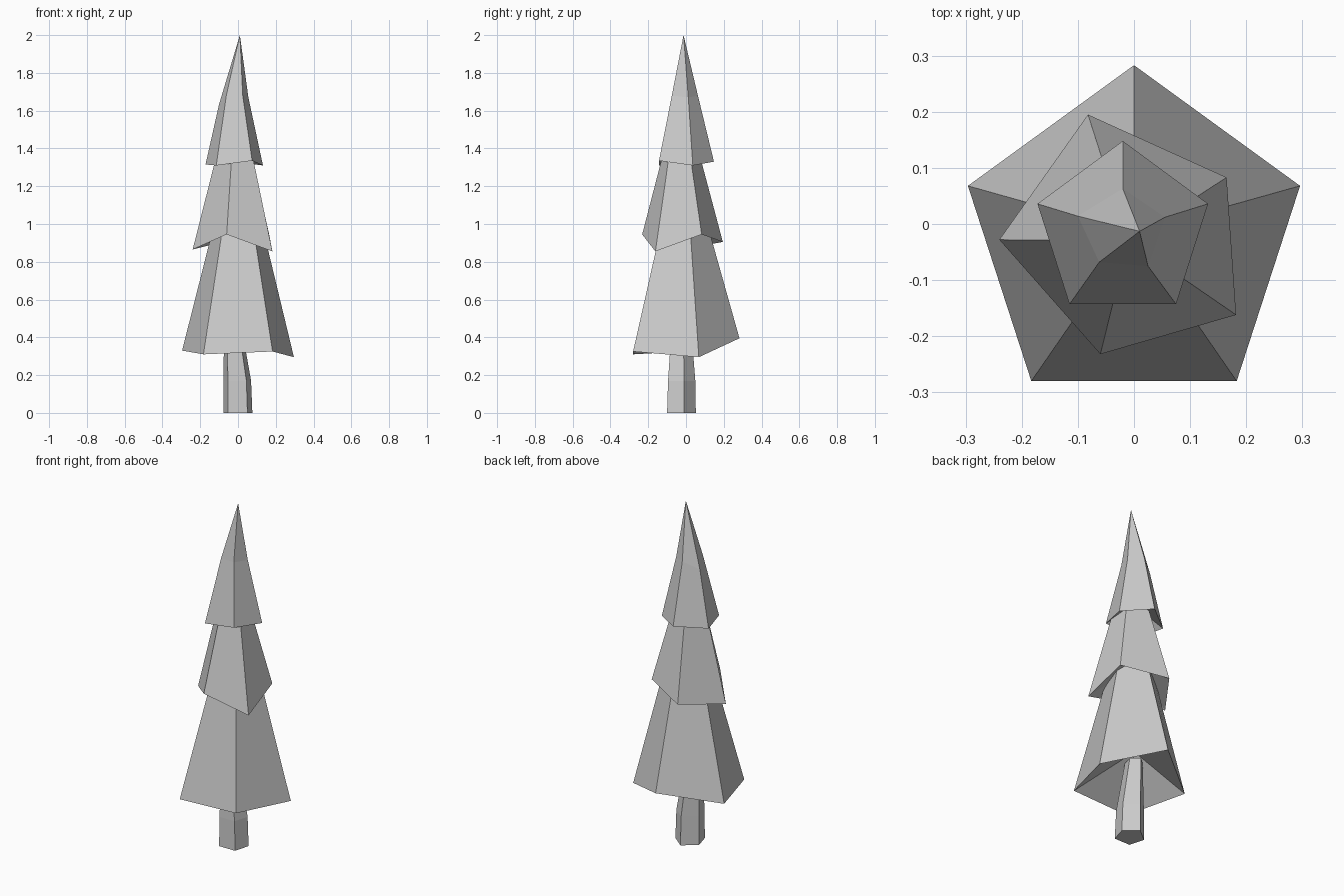
import bpy, bmesh

if "Cube" in bpy.data.objects:
    bpy.data.objects.remove(bpy.data.objects["Cube"])


def loft(name, rings, bottom=None, tip=None):
    """Skin matching rings; close the ends with a point or a flat cap."""
    bm = bmesh.new()
    loops = [[bm.verts.new(p) for p in ring] for ring in rings]
    n = len(loops[0])
    for a, b in zip(loops, loops[1:]):
        for i in range(n):
            j = (i + 1) % n
            bm.faces.new((a[i], a[j], b[j], b[i]))
    for loop, point in ((loops[0], bottom), (loops[-1], tip)):
        if point:
            v = bm.verts.new(point)
            for i in range(n):
                bm.faces.new((loop[i], loop[(i + 1) % n], v))
        else:
            bm.faces.new(loop)
    bmesh.ops.recalc_face_normals(bm, faces=bm.faces)
    mesh = bpy.data.meshes.new(name)
    bm.to_mesh(mesh)
    bm.free()
    obj = bpy.data.objects.new(name, mesh)
    bpy.context.collection.objects.link(obj)
    return obj


def shrink(ring, centre, scale, z):
    """Copy of a ring scaled about a centre and flattened at height z."""
    cx, cy = centre
    return [(cx + (x - cx) * scale, cy + (y - cy) * scale, z) for x, y, _ in ring]


# Trunk: five-sided, bending slightly to the left as it rises
foot = [(0, .052, 0), (-.078, -.01, 0), (-.053, -.1, 0), (.05, -.1, 0), (.076, -.01, 0)]
middle = [(x * .95 - .003, y * .95, .17) for x, y, _ in foot]
head = [(x * .58 - .028, y * .66 - .009, .47) for x, y, _ in foot]
loft("trunk", [foot, middle, head])

# Lower branches: ragged skirt with a hollow underside
low = [(0, .283, .395), (-.296, .068, .33), (-.183, -.28, .31),
       (.183, -.28, .325), (.296, .068, .295)]
loft("lower_branches", [low, shrink(low, (0, -.015), .41, 1.02)],
     bottom=(-.015, -.015, .52))

# Middle branches: turned against the skirt below
mid = [(-.082, .195, .905), (-.24, -.028, .865), (-.06, -.232, .945),
       (.182, -.162, .855), (.165, .083, .945)]
loft("middle_branches", [mid, shrink(mid, (-.01, -.03), .39, 1.42)],
     bottom=(-.01, -.025, 1.04))

# Top branches: skirt with a slight bend, ending in a pointed tip
top = [(-.02, .148, 1.33), (-.172, .036, 1.315), (-.115, -.143, 1.31),
       (.075, -.143, 1.335), (.132, .036, 1.31)]
bend = [(-.02, .063, 1.68), (-.1, .014, 1.635), (-.062, -.068, 1.68),
        (.025, -.075, 1.68), (.055, .012, 1.67)]
loft("top_branches", [top, bend], bottom=(-.02, -.015, 1.42), tip=(.01, -.013, 2))
